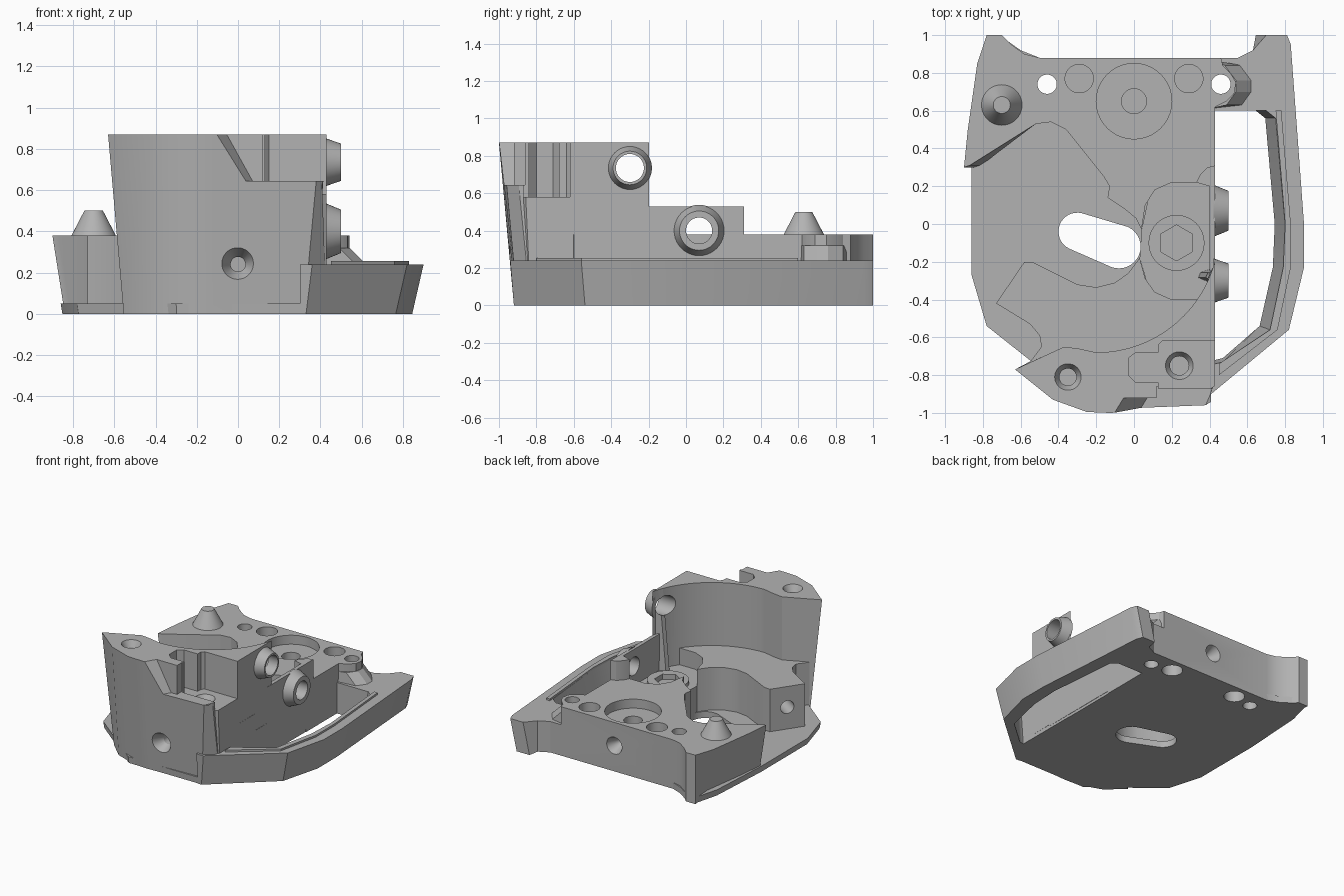
import bpy, bmesh
from math import sin, cos, pi, radians
from mathutils import Vector, Matrix

cube = bpy.data.objects.get("Cube")
if cube:
    bpy.data.objects.remove(cube)

grey = bpy.data.materials.new("plain grey")
grey.use_nodes = True
colour = (0.45, 0.45, 0.45, 1)
grey.diffuse_color = colour
grey.node_tree.nodes["Principled BSDF"].inputs["Base Color"].default_value = colour


def finish(name, bm):
    bmesh.ops.recalc_face_normals(bm, faces=bm.faces)
    mesh = bpy.data.meshes.new(name)
    bm.to_mesh(mesh)
    bm.free()
    mesh.materials.append(grey)
    obj = bpy.data.objects.new(name, mesh)
    bpy.context.collection.objects.link(obj)
    return obj


def prism(name, top, z0, z1, lean=None):
    """Outline at z1, joined to the same outline moved by lean at z0."""
    bm = bmesh.new()
    low = [lean(x, y) if lean else (x, y) for x, y in top]
    a = [bm.verts.new((x, y, z0)) for x, y in low]
    b = [bm.verts.new((x, y, z1)) for x, y in top]
    n = len(top)
    bm.faces.new(a[::-1])
    bm.faces.new(b)
    for i in range(n):
        j = (i + 1) % n
        bm.faces.new((a[i], a[j], b[j], b[i]))
    return finish(name, bm)


def cone(name, start, end, r0, r1=None, sides=40):
    start, end = Vector(start), Vector(end)
    axis = end - start
    turn = axis.to_track_quat('Z', 'Y').to_matrix().to_4x4()
    bm = bmesh.new()
    bmesh.ops.create_cone(bm, cap_ends=True, segments=sides, radius1=r0,
                          radius2=r0 if r1 is None else r1, depth=axis.length,
                          matrix=Matrix.Translation((start + end) / 2) @ turn)
    return finish(name, bm)


def arc(cx, cy, r, a0, a1, n):
    return [(cx + r * cos(radians(a0 + (a1 - a0) * i / n)),
             cy + r * sin(radians(a0 + (a1 - a0) * i / n))) for i in range(n + 1)]


def cut(obj, cutters):
    for c in cutters:
        c.hide_render = True
        m = obj.modifiers.new("cut", 'BOOLEAN')
        m.operation, m.solver, m.object = 'DIFFERENCE', 'EXACT', c
    graph = bpy.context.evaluated_depsgraph_get()
    mesh = bpy.data.meshes.new_from_object(obj.evaluated_get(graph))
    obj.modifiers.clear()
    obj.data = mesh


# Floor plate
floor = prism("floor_plate", [
    (-0.3, -0.92), (0.32, -0.92), (0.43, -0.83), (0.43, 0.88), (-0.5, 0.88),
    (-0.6, 0.92), (-0.7, 0.99), (-0.78, 0.99), (-0.83, 0.8), (-0.86, 0.3),
    (-0.86, -0.27), (-0.78, -0.54)], 0, 0.05,
    lambda x, y: (x * 0.99, y * 0.995))

# Side rail, leaning outwards, with the open window inside it
rail = prism("side_rail", [
    (0.3, -0.94), (0.36, -0.94), (0.82, -0.56), (0.9, -0.23), (0.9, 0), (0.83, 0.95),
    (0.81, 1), (0.7, 1), (0.63, 0.92), (0.55, 0.88), (0.4, 0.88), (0.4, 0.6),
    (0.7, 0.6), (0.75, 0.56), (0.8, 0), (0.79, -0.23), (0.72, -0.56),
    (0.47, -0.73), (0.43, -0.74), (0.3, -0.74)], 0, 0.24,
    lambda x, y: (x - (0.055 if x > 0.65 else 0.03 * (0.3 < x < 0.37)),
                  y + (0.02 if y < -0.5 else 0)))
lip = prism("rail_inner_lip", [
    (0.45, -0.8), (0.76, -0.56), (0.83, -0.23), (0.83, 0), (0.78, 0.6),
    (0.75, 0.6), (0.8, 0), (0.79, -0.23), (0.72, -0.56), (0.45, -0.74)], 0.23, 0.255)

# Rear block with its horn and curved channel edge
rear = prism("rear_block", [
    (-0.9, 0.3), (-0.87, 0.31), (-0.52, 0.53), (-0.44, 0.54), (-0.36, 0.5),
    (-0.16, 0.25), (-0.13, 0.2), (-0.14, 0.14), (-0.05, 0.08), (0.01, 0.03),
    (0.04, -0.03), (0.06, 0.1), (0.11, 0.18), (0.2, 0.22), (0.43, 0.22),
    (0.43, 0.62), (0.49, 0.65), (0.53, 0.69), (0.54, 0.75), (0.51, 0.8),
    (0.47, 0.84), (0.46, 0.88), (-0.5, 0.88), (-0.58, 0.9), (-0.65, 0.95),
    (-0.7, 1), (-0.78, 1), (-0.83, 0.85), (-0.88, 0.5)], 0, 0.38,
    lambda x, y: (x + (0.06 if x < -0.8 else 0), y))
cove = prism("horn_cove", [(0.4, 0.61), (0.49, 0.63), (0.54, 0.7), (0.54, 0.76),
                           (0.48, 0.84), (0.4, 0.87)], 0.23, 0.32,
             lambda x, y: (x + (0.09 if x > 0.45 else 0), y))

# Curved jaw and the pocket floor beside it
jaw = prism("curved_jaw", [
    (-0.73, -0.42), (-0.55, -0.53), (-0.5, -0.59), (-0.49, -0.65), (-0.55, -0.73),
    (-0.2, -0.78), (0.43, -0.6), (0.43, -0.4), (0.2, -0.4), (0.11, -0.36),
    (0.06, -0.29), (0.03, -0.18), (-0.03, -0.26), (-0.1, -0.31), (-0.2, -0.335),
    (-0.3, -0.32), (-0.44, -0.25), (-0.53, -0.205), (-0.58, -0.2)], 0.03, 0.38)
pocket = prism("pocket_floor", [
    (0.04, -0.03), (0.03, -0.18), (0.1, -0.42), (0.43, -0.42), (0.43, 0.25),
    (0.1, 0.25)], 0.02, 0.25)
wall = prism("pocket_side_wall", [
    (0.4, -0.25), (0.43, -0.25), (0.43, 0.31), (0.39, 0.3), (0.35, 0.26),
    (0.33, 0.22), (0.4, 0.2)], 0.2, 0.53)

# Tall front tower: curved inner wall, leaning front
tower = prism("front_tower",
    arc(-0.2, -0.03, 0.65, -15, -90, 28)
    + [(-0.29, -0.66), (-0.37, -0.65), (-0.63, -0.77), (-0.43, -0.93), (-0.25, -0.995),
       (-0.13, -1), (0.4, -0.98), (0.43, -0.87)], 0, 0.87,
    lambda x, y: (x * (0.88 if y < -0.7 and abs(x) > 0.5 else 1) - 0.08 * (0.39 < x < 0.41),
                  y + (0.08 if y < -0.9 else 0.04 if y < -0.75 else 0)))

# Pressure bosses on the side, and the locating spike
upper_boss = cone("upper_boss", (0.42, -0.3, 0.735), (0.5, -0.3, 0.735), 0.118, 0.09)
lower_boss = cone("lower_boss", (0.42, 0.07, 0.4), (0.5, 0.07, 0.4), 0.138, 0.105)
spike = cone("locating_spike", (-0.7, 0.63, 0.375), (-0.7, 0.63, 0.5), 0.11, 0.045)

# Socket bolt in the pocket
bolt = cone("socket_bolt", (0.225, -0.1, 0.2), (0.225, -0.1, 0.28), 0.148)
socket = cone("socket_cut", (0.225, -0.1, 0.24), (0.225, -0.1, 0.4), 0.095, sides=6)

# Cutters: long slot through the floor
slot = prism("slot_cut", arc(-0.3, -0.04, 0.1, 75, 245, 16)
             + arc(-0.08, -0.12, 0.115, -110, 65, 16), -0.1, 0.36)

# Cutters: notch and low front lip of the tower
notch = [
    prism("notch_cut", [(0.13, -0.87), (0.6, -0.87), (0.6, -0.62), (0.15, -0.62),
                        (0.13, -0.64)], 0.58, 1),
    prism("notch_cut", [(-0.03, -0.8), (0.01, -0.84), (0.14, -0.84), (0.14, -0.68),
                        (0.01, -0.68), (-0.03, -0.71)], 0.58, 1),
    prism("lip_cut", [(-0.17, -1.1), (0.6, -1.1), (0.6, -0.86), (0.12, -0.86),
                      (0.12, -0.92), (-0.06, -0.92)], 0.645, 0.88,
          lambda x, y: (x + (0.13 if x < 0.1 else 0), y))]


def drill(x, y, z0, z1, r0, r1=None):
    return cone("drill_cut", (x, y, z0), (x, y, z1), r0, r1)


# Cutters: screw holes with countersinks
tower_holes = [drill(-0.35, -0.81, 0.5, 1, 0.045), drill(-0.35, -0.81, 0.82, 0.9, 0.045, 0.085),
               drill(0.24, -0.75, 0.35, 1, 0.05), drill(0.24, -0.75, 0.54, 0.6, 0.05, 0.085)]
front_hole = [cone("drill_cut", (0, -1.1, 0.24), (0, -0.55, 0.24), 0.036),
              cone("drill_cut", (0, -1.0, 0.24), (0, -0.86, 0.24), 0.11, 0.036)]
end_hole = cone("drill_cut", (-0.75, -0.245, 0.22), (-0.45, -0.446, 0.22), 0.05)
rear_hole = cone("drill_cut", (0, 1, 0.2), (0, 0.78, 0.2), 0.12, 0.02)
recess = [drill(0, 0.65, 0.31, 0.5, 0.2), drill(0, 0.65, 0.25, 0.35, 0.066)]
rear_pins, through = [], []
for s in (-1, 1):
    rear_pins += [drill(s * 0.29, 0.77, 0.24, 0.5, 0.075), drill(s * 0.29, 0.77, -0.1, 0.16, 0.075)]
    through.append(drill(s * 0.46, 0.74, -0.1, 0.5, 0.051))
upper_bore = cone("bore_cut", (0.1, -0.3, 0.735), (0.7, -0.3, 0.735), 0.075)
lower_bore = cone("bore_cut", (0.3, 0.07, 0.4), (0.7, 0.07, 0.4), 0.07)

jobs = [(floor, [slot] + rear_pins + through), (rail, through), (cove, through),
        (rear, [slot, rear_hole] + recess + rear_pins + through),
        (jaw, [slot, end_hole]), (pocket, [slot, socket]), (wall, [lower_bore]),
        (tower, notch + tower_holes + front_hole + [upper_bore]),
        (upper_boss, [upper_bore]), (lower_boss, [lower_bore]), (bolt, [socket])]
used = set()
for part, cutters in jobs:
    cut(part, cutters)
    used.update(cutters)
for c in used:
    bpy.data.objects.remove(c)

# Smooth the round walls, keep the machined edges sharp
for part in [j[0] for j in jobs] + [lip, spike]:
    bpy.ops.object.select_all(action='DESELECT')
    part.select_set(True)
    bpy.context.view_layer.objects.active = part
    bpy.ops.object.shade_smooth_by_angle(angle=radians(25))
